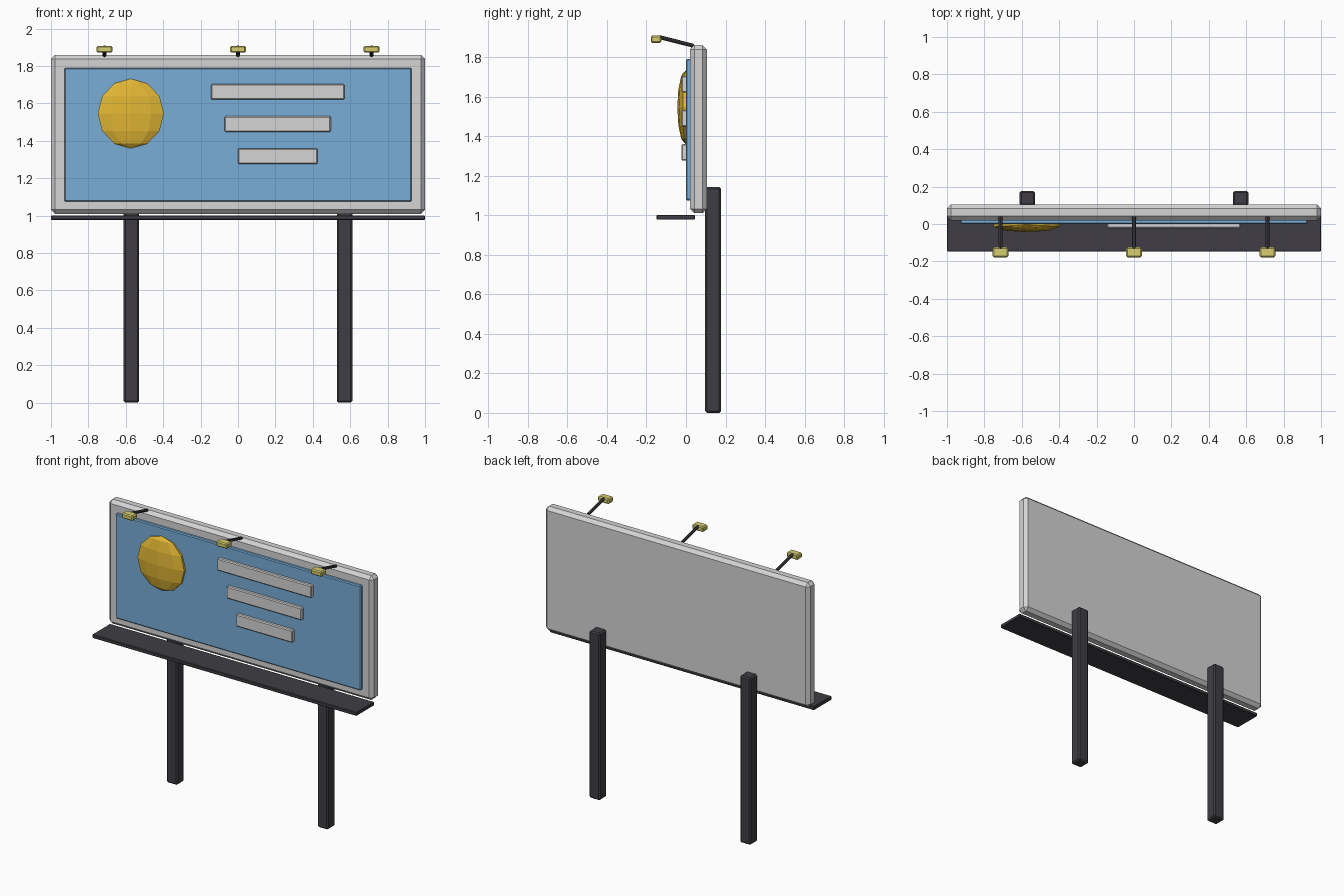
import bpy
import math
from mathutils import Vector

if "Cube" in bpy.data.objects:
    bpy.data.objects.remove(bpy.data.objects["Cube"], do_unlink=True)


def material(name, r, g, b):
    m = bpy.data.materials.new(name)
    m.use_nodes = True
    m.diffuse_color = (r, g, b, 1)
    m.node_tree.nodes["Principled BSDF"].inputs["Base Color"].default_value = (r, g, b, 1)
    return m


WHITE = material("off_white", 0.66, 0.66, 0.67)
BLUE = material("sky_blue", 0.19, 0.42, 0.68)
DARK = material("dark_steel", 0.05, 0.048, 0.058)
GOLD = material("sun_gold", 0.76, 0.47, 0.035)
LAMP = material("lamp_yellow", 0.68, 0.62, 0.16)


def box(name, xs, ys, zs, mat, bevel):
    """Chamfered box between the given limits on each axis."""
    limits = (xs, ys, zs)
    bpy.ops.mesh.primitive_cube_add(size=1, location=[(a + b) / 2 for a, b in limits])
    ob = bpy.context.object
    ob.name = name
    ob.scale = [b - a for a, b in limits]
    bpy.ops.object.transform_apply(location=False, rotation=False, scale=True)
    mod = ob.modifiers.new("chamfer", 'BEVEL')
    mod.width = bevel
    mod.segments = 1
    ob.data.materials.append(mat)
    return ob


def rod(name, start, end, radius, mat):
    """Eight-sided rod between two points."""
    a, b = Vector(start), Vector(end)
    bpy.ops.mesh.primitive_cylinder_add(vertices=8, radius=radius, depth=(b - a).length,
                                        location=(a + b) / 2)
    ob = bpy.context.object
    ob.name = name
    ob.rotation_euler = (b - a).to_track_quat('Z', 'Y').to_euler()
    ob.data.materials.append(mat)


# Board and painted panel
box("board", (-1, 1), (0.02, 0.105), (1.01, 1.86), WHITE, 0.022)
box("panel", (-0.928, 0.928), (0, 0.04), (1.075, 1.79), BLUE, 0.006)

# Message bars, shrinking downwards
for i, (centre, half) in enumerate([(0.2125, 0.357), (0.2125, 0.284), (0.2125, 0.213)]):
    z = 1.662 - 0.172 * i
    box(f"message_bar_{i + 1}", (centre - half, centre + half), (-0.023, 0.01),
        (z - 0.042, z + 0.042), WHITE, 0.006)

# Flattened sun
bpy.ops.mesh.primitive_uv_sphere_add(segments=10, ring_count=6, radius=0.186,
                                     location=(-0.573, -0.003, 1.546),
                                     rotation=(0, 0, 0))
sun = bpy.context.object
sun.name = "sun"
# Turn the facets so that one vertex column faces the front
first = max(sun.data.vertices, key=lambda v: v.co.x)
if abs(first.co.x) > 0.185:
    sun.rotation_euler.z = math.pi / 2
    bpy.ops.object.transform_apply(location=False, rotation=True, scale=False)
sun.scale.y = 0.22
bpy.ops.object.transform_apply(location=False, rotation=False, scale=True)
sun.data.materials.append(GOLD)

# Posts and catwalk
for side, x in (("right", -0.57), ("left", 0.57)):
    box(f"{side}_post", (x - 0.041, x + 0.041), (0.097, 0.177), (0, 1.142), DARK, 0.009)
box("catwalk", (-1, 1), (-0.148, 0.045), (0.977, 1.002), DARK, 0.004)

# Lamps on arms over the top edge
for side, x in (("right", -0.714), ("middle", 0), ("left", 0.714)):
    rod(f"{side}_lamp_arm", (x, 0.038, 1.857), (x, -0.135, 1.901), 0.01, DARK)
    box(f"{side}_lamp", (x - 0.042, x + 0.042), (-0.178, -0.124), (1.872, 1.908), LAMP, 0.007)
